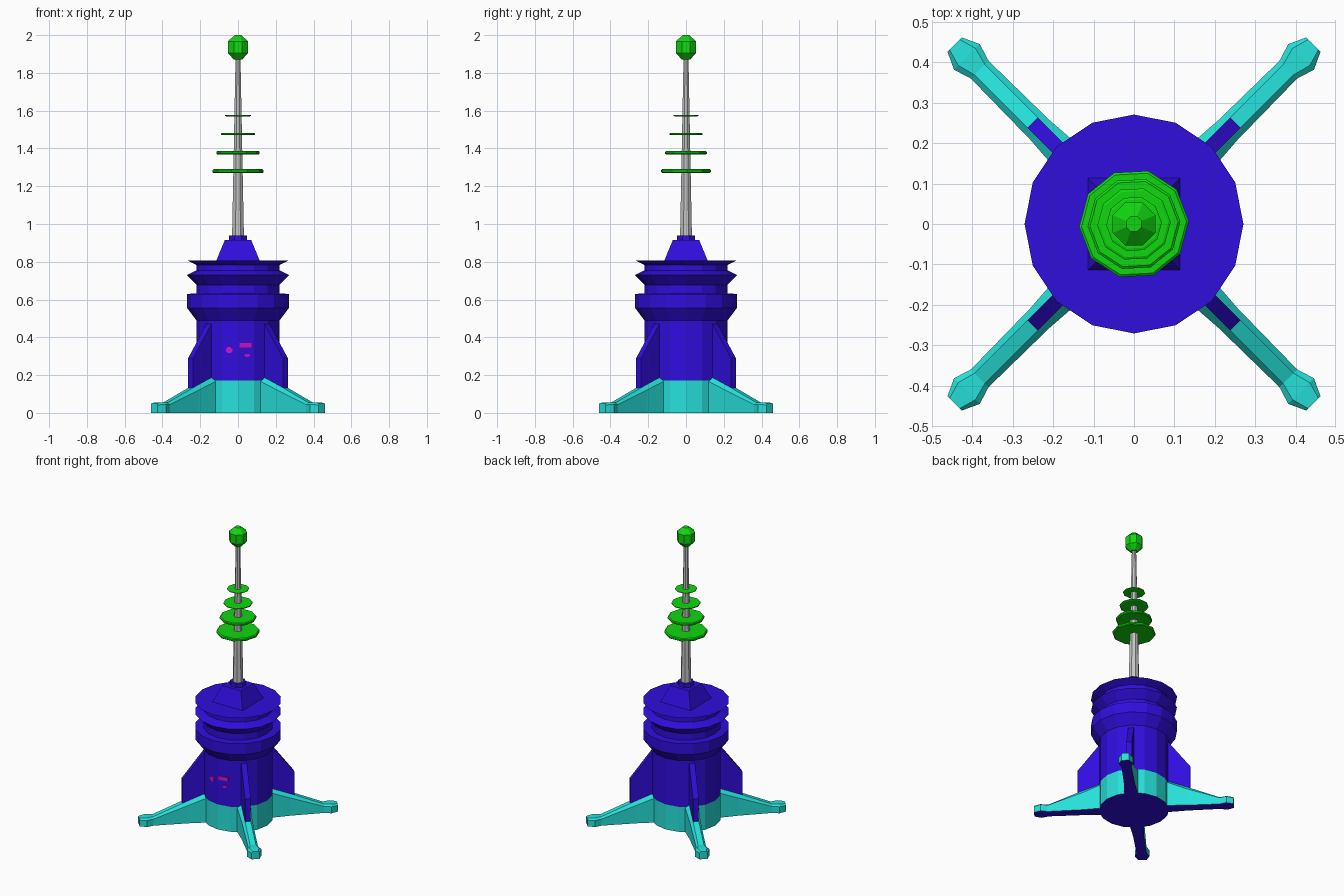
import bpy, bmesh, math
from mathutils import Matrix, Vector

if "Cube" in bpy.data.objects:
    bpy.data.objects.remove(bpy.data.objects["Cube"])


def material(name, rgb):
    m = bpy.data.materials.new(name)
    m.diffuse_color = (*rgb, 1)
    m.use_nodes = True
    m.node_tree.nodes["Principled BSDF"].inputs["Base Color"].default_value = m.diffuse_color
    return m


PURPLE = material("purple", (0.03, 0.004, 0.72))
CYAN = material("cyan", (0.02, 0.75, 0.70))
GREEN = material("green", (0.005, 0.68, 0.005))
GREY = material("grey", (0.55, 0.55, 0.55))
MAGENTA = material("magenta", (0.65, 0.005, 0.6))


def loft(name, rings, mats, matrix=None):
    """Skin a list of equal-length point rings and cap both ends.
    A second material goes on the faces that point straight down."""
    bm = bmesh.new()
    loops = [[bm.verts.new(p) for p in ring] for ring in rings]
    n = len(loops[0])
    for a, b in zip(loops, loops[1:]):
        for i in range(n):
            j = (i + 1) % n
            bm.faces.new((a[i], a[j], b[j], b[i]))
    bm.faces.new(loops[0])
    bm.faces.new(loops[-1])
    bmesh.ops.recalc_face_normals(bm, faces=bm.faces)
    bm.normal_update()
    if len(mats) > 1:
        for f in bm.faces:
            f.material_index = 1 if f.normal.z < -0.9 else 0
    if matrix:
        bm.transform(matrix)
    me = bpy.data.meshes.new(name)
    bm.to_mesh(me)
    bm.free()
    for m in mats:
        me.materials.append(m)
    ob = bpy.data.objects.new(name, me)
    bpy.context.collection.objects.link(ob)
    return ob


def lathe(name, profile, sides, mats, phase=0.0, matrix=None):
    """Turn a (radius, z) profile with a given number of flat sides."""
    angles = [math.radians(phase) + 2 * math.pi * i / sides for i in range(sides)]
    rings = [[(r * math.cos(a), r * math.sin(a), z) for a in angles] for r, z in profile]
    return loft(name, rings, mats, matrix)


# Base drum and main body with its flared rings
lathe("base_drum", [(0.22, 0), (0.22, 0.172)], 16, [CYAN, PURPLE])
lathe("body", [(0.22, 0.172), (0.22, 0.49), (0.27, 0.556), (0.27, 0.63), (0.22, 0.632),
               (0.22, 0.678), (0.27, 0.73), (0.22, 0.755), (0.22, 0.783), (0.271, 0.808)],
      16, [PURPLE])

# Square roof and collar
s = math.sqrt(2)
lathe("roof", [(0.115 * s, 0.806), (0.07 * s, 0.915)], 4, [PURPLE], 45)
lathe("collar", [(0.052, 0.91), (0.05, 0.94)], 8, [PURPLE], 22.5)

# Antenna mast, discs and tip
lathe("mast", [(0.034, 0.93), (0.014, 1.89)], 8, [GREY], 22.5)
for i, (r, z, t) in enumerate([(0.136, 1.28, 0.02), (0.115, 1.377, 0.018),
                               (0.091, 1.476, 0.012), (0.069, 1.574, 0.008)]):
    lathe(f"antenna_disc_{i + 1}",
          [(r - 0.006, z - t / 2), (r, z - t / 4), (r, z + t / 4), (r - 0.006, z + t / 2)],
          10, [GREEN], 3)
lathe("antenna_tip", [(0.024, 1.87), (0.057, 1.905), (0.057, 1.967), (0.02, 2.0)],
      8, [GREEN], 22.5)

# Four legs with flared roots and feet: (radial, half width, shoulder z, top half width, top z)
STATIONS = [(0.19, 0.044, 0.175, 0.018, 0.197), (0.33, 0.034, 0.12, 0.018, 0.143),
            (0.54, 0.031, 0.045, 0.018, 0.056), (0.585, 0.045, 0.045, 0.03, 0.056),
            (0.628, 0.025, 0.042, 0.018, 0.052)]
leg_rings = [[(r, -w, 0), (r, w, 0), (r, w, sh), (r, t, z), (r, -t, z), (r, -w, sh)]
             for r, w, sh, t, z in STATIONS]

# Four fins standing on the legs: outline in (radial, z)
FIN = [(0.2, 0.1), (0.355, 0.12), (0.355, 0.29), (0.215, 0.475), (0.2, 0.475)]
fin_rings = [[(r, side, z) for r, z in FIN] for side in (-0.018, 0.018)]

for i, where in enumerate(["back_right", "back_left", "front_left", "front_right"]):
    turn = Matrix.Rotation(math.radians(45 + 90 * i), 4, 'Z')
    loft(f"leg_{where}", leg_rings, [CYAN, PURPLE], turn)
    loft(f"fin_{where}", fin_rings, [PURPLE], turn)


# Control plates lying on the two front facets
def plate(name, x, z, half_w, half_h, sides):
    facet = math.radians(math.copysign(11.25, x))
    place = (Matrix.Translation(Vector((x, -0.22 + 0.199 * abs(x), z)))
             @ Matrix.Rotation(facet, 4, 'Z') @ Matrix.Rotation(math.pi / 2, 4, 'X')
             @ Matrix.Diagonal((half_w, half_h, 1, 1)))
    r = 1 / math.cos(math.pi / sides)
    lathe(name, [(r, -0.003), (r, 0.005)], sides, [MAGENTA], 180 / sides, place)


plate("round_button", -0.045, 0.333, 0.017, 0.017, 8)
plate("control_screen", 0.039, 0.358, 0.032, 0.013, 4)
plate("small_button", 0.048, 0.305, 0.015, 0.008, 8)
